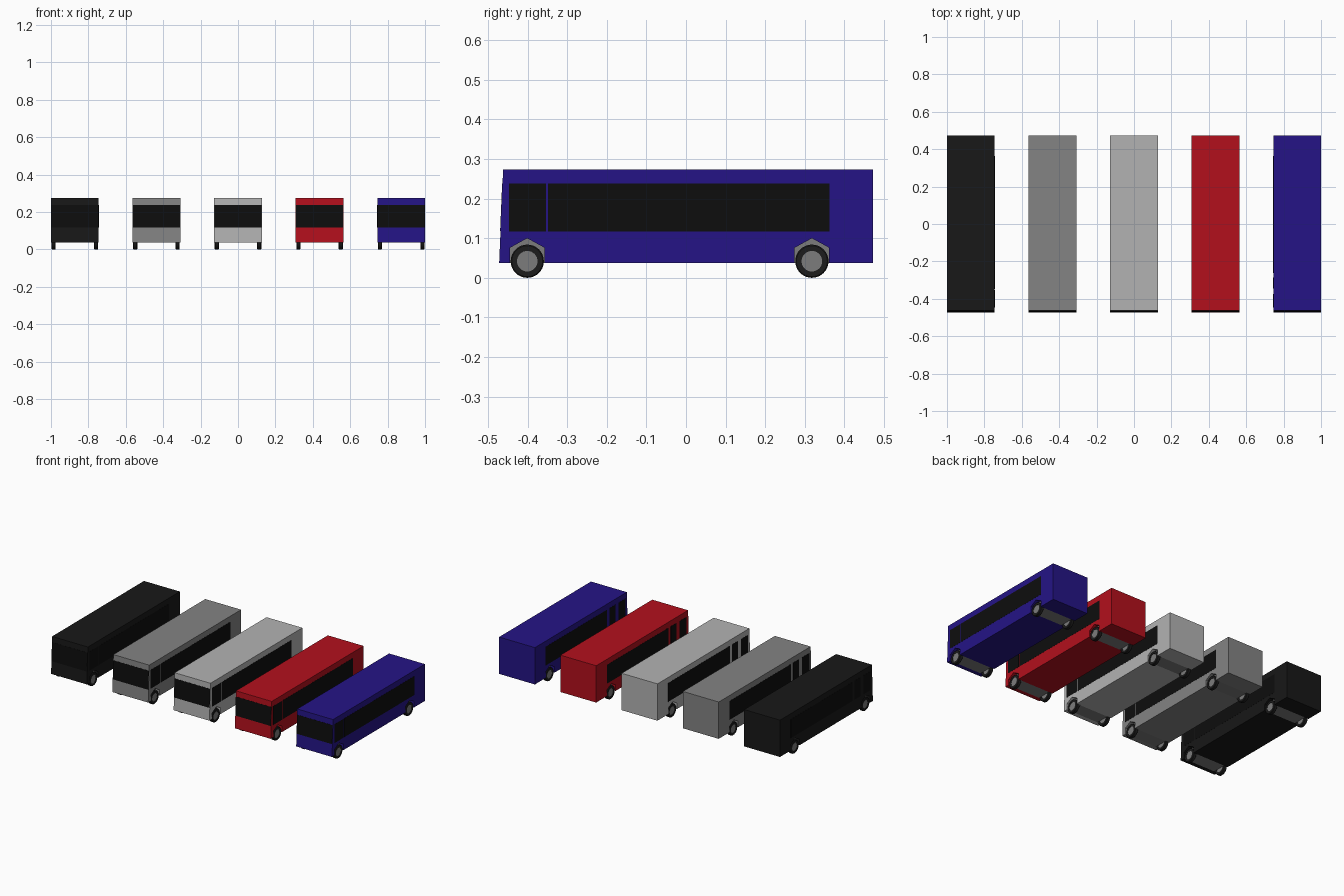
import bpy, bmesh, math

if "Cube" in bpy.data.objects:
    bpy.data.objects.remove(bpy.data.objects["Cube"])

HALF = 0.1274            # body half width
Z0, Z1 = 0.037, 0.274    # underside and roof
AXLES = (-0.401, 0.318)
WHEEL_R = 0.042


def material(name, rgb):
    m = bpy.data.materials.new(name)
    m.diffuse_color = (*rgb, 1)
    m.use_nodes = True
    m.node_tree.nodes["Principled BSDF"].inputs["Base Color"].default_value = m.diffuse_color
    return m


glass = material("glass", (0.004, 0.004, 0.004))
rubber = material("rubber", (0.012, 0.012, 0.012))
metal = material("metal", (0.2, 0.2, 0.2))
lining = material("lining", (0.2, 0.2, 0.2))


def finish(name, bm, mat):
    bmesh.ops.recalc_face_normals(bm, faces=bm.faces)
    me = bpy.data.meshes.new(name)
    bm.to_mesh(me)
    bm.free()
    me.materials.append(mat)
    ob = bpy.data.objects.new(name, me)
    bpy.context.collection.objects.link(ob)
    return ob


def prism(name, profile, x0, x1, mat):
    """Extrude a (y, z) profile along x."""
    bm = bmesh.new()
    face = bm.faces.new([bm.verts.new((x0, y, z)) for y, z in profile])
    ext = bmesh.ops.extrude_face_region(bm, geom=[face])["geom"]
    verts = [v for v in ext if isinstance(v, bmesh.types.BMVert)]
    bmesh.ops.translate(bm, verts=verts, vec=(x1 - x0, 0, 0))
    return finish(name, bm, mat)


def lathe(name, profile, x, y, mat, closed, segs=32):
    """Spin an (x, radius) profile around the axle."""
    bm = bmesh.new()
    rings = [[bm.verts.new((x + px, y + r * math.sin(2 * math.pi * i / segs),
                            WHEEL_R + r * math.cos(2 * math.pi * i / segs)))
              for i in range(segs)] for px, r in profile]
    n = len(rings)
    for k in range(n if closed else n - 1):
        a, b = rings[k], rings[(k + 1) % n]
        for i in range(segs):
            j = (i + 1) % segs
            bm.faces.new((a[i], a[j], b[j], b[i]))
    if not closed:
        bm.faces.new(rings[0])
        bm.faces.new(rings[-1])
    ob = finish(name, bm, mat)
    ob.data.shade_smooth()
    bpy.context.view_layer.objects.active = ob
    bpy.ops.object.select_all(action='DESELECT')
    ob.select_set(True)
    bpy.ops.object.shade_smooth_by_angle(angle=math.radians(35))
    return ob


def front_y(z):
    return -0.472 + 0.010 * (z - Z0) / (Z1 - Z0)


def arch(y):
    return [(y - 0.0435, Z0), (y - 0.0435, 0.076), (y, 0.100),
            (y + 0.0435, 0.076), (y + 0.0435, Z0)]


def rect(y0, y1, z0=0.117, z1=0.238):
    return [(y0, z0), (y1, z0), (y1, z1), (y0, z1)]


# side outline with wheel arch notches
OUTLINE = ([(front_y(Z0), Z0)] + arch(AXLES[0]) + arch(AXLES[1])
           + [(0.472, Z0), (0.472, Z1), (front_y(Z1), Z1)])

RIGHT = [("driver_window", -0.447, -0.354), ("side_window", -0.348, 0.363)]
LEFT = [("front_window", -0.447, -0.375), ("door_window", -0.345, -0.285),
        ("side_window", -0.262, 0.363)]


def bus(label, cx, rgb):
    paint = material(label + "_paint", rgb)
    prism(label + "_bus_body", OUTLINE, cx - HALF, cx + HALF, paint)

    # windscreen follows the sloped front
    a, b = front_y(0.118), front_y(0.238)
    prism(label + "_windscreen",
          [(a - 0.001, 0.118), (a + 0.003, 0.118), (b + 0.003, 0.238), (b - 0.001, 0.238)],
          cx - 0.1265, cx + 0.1265, glass)

    # side glazing
    for side, panes in ((1, RIGHT), (-1, LEFT)):
        for name, y0, y1 in panes:
            prism(f"{label}_{name}", rect(y0, y1),
                  cx + side * 0.126, cx + side * 0.128, glass)

    # axle housings and wheels
    for y in AXLES:
        prism(label + "_wheel_well", arch(y), cx - 0.1, cx + 0.1, lining)
        for s in (1, -1):
            wx = cx + s * 0.1135
            lathe(label + "_tyre", [(-0.011, 0.026), (-0.011, 0.039), (-0.008, WHEEL_R),
                                    (0.008, WHEEL_R), (0.011, 0.039), (0.011, 0.026)],
                  wx, y, rubber, True)
            lathe(label + "_hub", [(-0.009, 0.0265), (0.009, 0.0265)], wx, y, metal, False)


for i, (label, rgb) in enumerate([
        ("black", (0.009, 0.009, 0.009)), ("grey", (0.23, 0.23, 0.23)),
        ("silver", (0.45, 0.45, 0.45)), ("red", (0.45, 0.005, 0.012)),
        ("blue", (0.018, 0.007, 0.24))]):
    bus(label, (i - 2) * 0.436, rgb)
